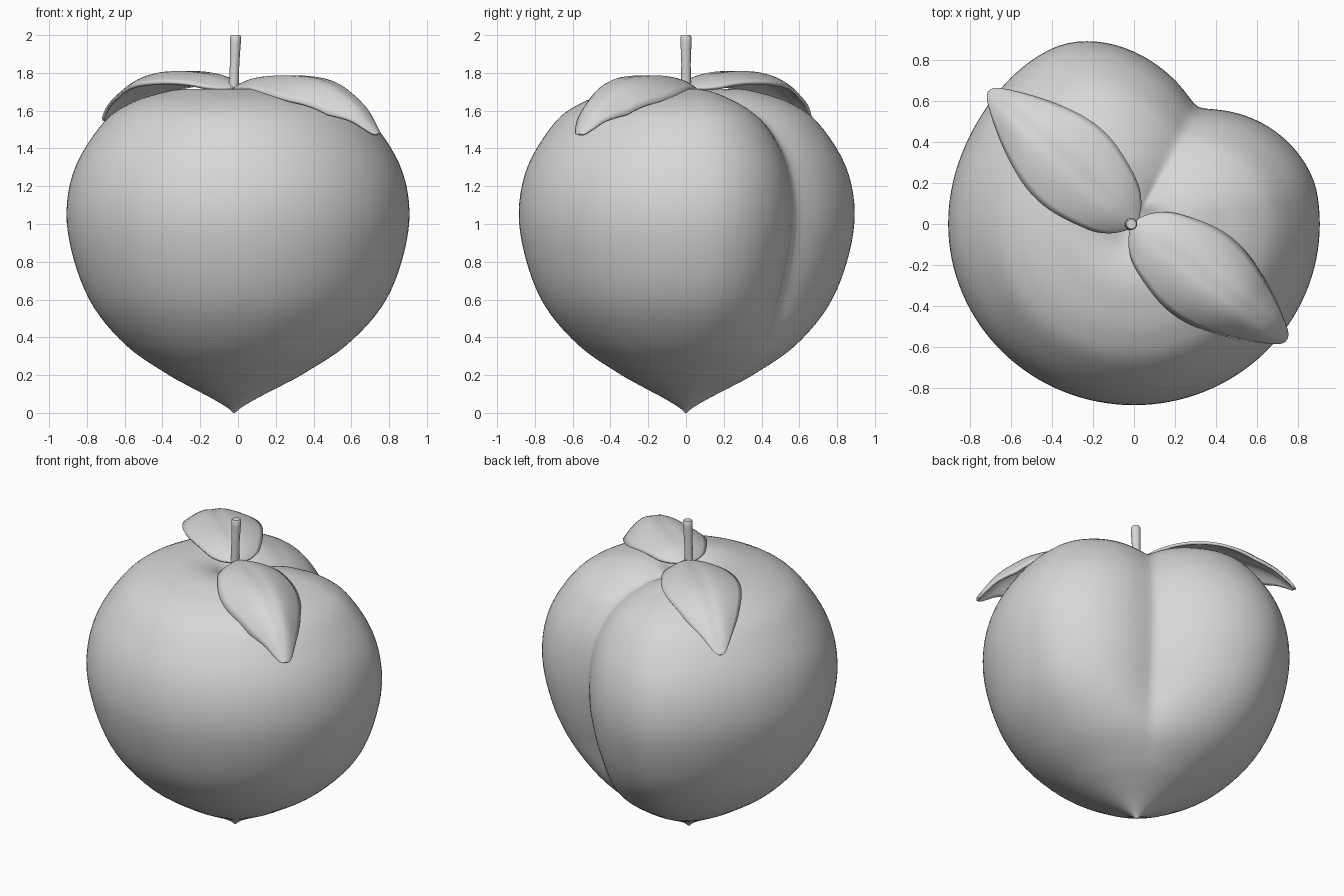
import bpy, bmesh, math
from mathutils import Vector, Matrix

cube = bpy.data.objects.get("Cube")
if cube:
    bpy.data.objects.remove(cube, do_unlink=True)

GREY = (0.68, 0.68, 0.68, 1)
grey = bpy.data.materials.new("light_grey")
grey.use_nodes = True
grey.diffuse_color = GREY
grey.node_tree.nodes["Principled BSDF"].inputs["Base Color"].default_value = GREY


def smoothstep(a, b, x):
    t = min(1, max(0, (x - a) / (b - a)))
    return t * t * (3 - 2 * t)


def spline(points, steps):
    """Catmull-Rom curve through 2D points."""
    p = [Vector(q) for q in points]
    p = [2 * p[0] - p[1]] + p + [2 * p[-1] - p[-2]]
    out = []
    for i in range(1, len(p) - 2):
        a, b, c, d = p[i - 1:i + 3]
        for k in range(steps):
            t = k / steps
            out.append(0.5 * (2 * b + (c - a) * t + (2 * a - 5 * b + 4 * c - d) * t * t
                              + (3 * b - a - 3 * c + d) * t ** 3))
    return out + [p[-2]]


def lookup(curve, x):
    for a, b in zip(curve, curve[1:]):
        if x <= b.x:
            return a.y + (b.y - a.y) * (x - a.x) / (b.x - a.x)
    return curve[-1].y


def grid_faces(bm, rows, closed):
    for a, b in zip(rows, rows[1:]):
        n = len(a)
        for i in range(n if closed else n - 1):
            j = (i + 1) % n
            bm.faces.new((a[i], a[j], b[j], b[i]))


def finish(bm, name):
    bmesh.ops.recalc_face_normals(bm, faces=bm.faces)
    mesh = bpy.data.meshes.new(name)
    bm.to_mesh(mesh)
    bm.free()
    mesh.materials.append(grey)
    for f in mesh.polygons:
        f.use_smooth = True
    obj = bpy.data.objects.new(name, mesh)
    bpy.context.collection.objects.link(obj)
    return obj


def angle_from(a, degrees):
    return abs((a - math.radians(degrees) + math.pi) % math.tau - math.pi)


# Fruit body: turned profile with one cleft and a swollen lobe beside it
def fruit_point(r, z, a):
    d = math.hypot(angle_from(a, 62), 0.05) - 0.03
    f = max(0, 1 - d / math.radians(50)) ** 1.6
    f *= smoothstep(0.05, 0.65, z)
    lobe = 0.065 * math.exp(-(angle_from(a, 112) / math.radians(28)) ** 2)
    r2 = r * (1 - 0.28 * f + lobe)
    drop = 0.07 * f * smoothstep(1.3, 1.7, z) * smoothstep(0, 0.3, r)
    centre = -0.02 * (1 - smoothstep(0, 0.7, z))
    return Vector((centre + r2 * math.cos(a), 0.975 * r2 * math.sin(a), z - drop))


profile = spline([(0.004, 0), (0.04, 0.03), (0.125, 0.08), (0.24, 0.14), (0.37, 0.212),
                  (0.58, 0.355), (0.762, 0.56), (0.866, 0.8), (0.908, 1.06), (0.858, 1.31),
                  (0.71, 1.54), (0.57, 1.64), (0.42, 1.692), (0.29, 1.715),
                  (0.17, 1.697), (0.08, 1.645), (0.004, 1.61)], 5)
bm = bmesh.new()
SEG = 128
rows = [[bm.verts.new(fruit_point(p.x, p.y, math.tau * i / SEG)) for i in range(SEG)]
        for p in profile]
grid_faces(bm, rows, True)
bm.faces.new(rows[0])
bm.faces.new(rows[-1])
finish(bm, "fruit_body")

# Leaves: arched blade with a faint midrib groove
half_width = spline([(0, 0.025), (0.05, 0.1), (0.13, 0.16), (0.28, 0.212), (0.4, 0.23),
                     (0.52, 0.217), (0.65, 0.175), (0.76, 0.125), (0.85, 0.075),
                     (0.91, 0.035), (0.93, 0.008)], 4)


def leaf(name, angle, length, droop, ridge):
    ridge = spline(ridge, 4)
    bm = bmesh.new()
    turn = Matrix.Rotation(math.radians(angle), 3, 'Z')
    rows = []
    for p in half_width:
        row = []
        side_drop = (0.05 + (droop - 0.05) * smoothstep(0.1, 0.55, p.x)) * min(1, p.y / 0.15)
        for k in range(-8, 9):
            s = k / 8
            v = s * p.y
            z = lookup(ridge, p.x) - side_drop * s * s
            z -= 0.008 * math.exp(-(v / 0.03) ** 2) * smoothstep(0.05, 0.3, p.x)
            row.append(bm.verts.new(turn @ Vector((p.x * length / 0.93, v, z))))
        rows.append(row)
    grid_faces(bm, rows, False)
    obj = finish(bm, name)
    # Thicken the blade evenly about its surface
    mod = obj.modifiers.new("thickness", 'SOLIDIFY')
    mod.thickness = 0.018
    mod.offset = 0


leaf("front_leaf", -37.3, 0.93, 0.125,
     [(0, 1.725), (0.13, 1.765), (0.3, 1.782), (0.5, 1.775), (0.65, 1.735),
      (0.8, 1.64), (0.88, 1.55), (0.93, 1.485)])
leaf("back_leaf", 137.4, 0.955, 0.065,
     [(0, 1.725), (0.13, 1.778), (0.3, 1.803), (0.5, 1.798), (0.65, 1.76),
      (0.8, 1.68), (0.88, 1.61), (0.93, 1.555)])

# Stem: slim, slightly leaning, wider at the cut end
bm = bmesh.new()
rows = []
for z, r, x in [(1.58, 0.03, -0.025), (1.72, 0.026, -0.022), (1.85, 0.025, -0.018),
                (1.96, 0.029, -0.014), (1.992, 0.029, -0.013), (2.0, 0.024, -0.013)]:
    rows.append([bm.verts.new((x + r * math.cos(math.tau * i / 16),
                               r * math.sin(math.tau * i / 16), z)) for i in range(16)])
grid_faces(bm, rows, True)
bm.faces.new(rows[0])
bm.faces.new(rows[-1])
stem = finish(bm, "stem")

bpy.ops.object.select_all(action='DESELECT')
stem.select_set(True)
bpy.context.view_layer.objects.active = stem
bpy.ops.object.shade_smooth_by_angle(angle=math.radians(40))
